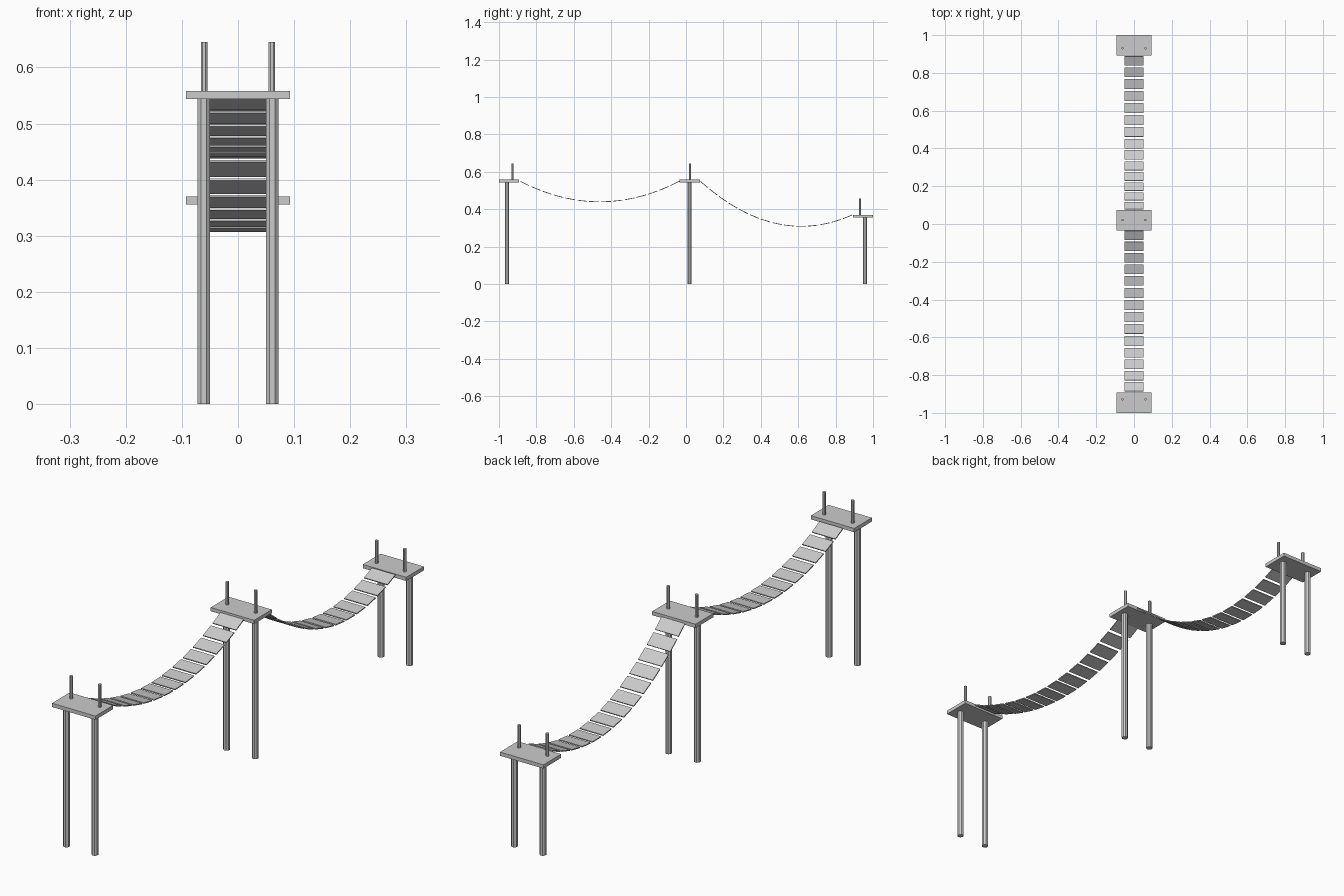
import bpy, bmesh, math
from mathutils import Matrix, Vector

if "Cube" in bpy.data.objects:
    bpy.data.objects.remove(bpy.data.objects["Cube"])


def finish(name, bm):
    mesh = bpy.data.meshes.new(name)
    bm.to_mesh(mesh)
    bm.free()
    obj = bpy.data.objects.new(name, mesh)
    bpy.context.collection.objects.link(obj)
    return obj


def add_box(bm, center, size, tilt=0.0):
    m = (Matrix.Translation(center) @ Matrix.Rotation(tilt, 4, 'X')
         @ Matrix.Diagonal((*size, 1)))
    bmesh.ops.create_cube(bm, size=1, matrix=m)


def pole_pair(name, y, z0, z1, r, x=0.061):
    # octagonal poles, flat side to the front, mirrored left and right
    bm = bmesh.new()
    for s in (-1, 1):
        m = (Matrix.Translation((s * x, y, (z0 + z1) / 2))
             @ Matrix.Rotation(math.pi / 8, 4, 'Z'))
        bmesh.ops.create_cone(bm, cap_ends=True, segments=8, radius1=r,
                              radius2=r, depth=z1 - z0, matrix=m)
    return finish(name, bm)


def tower(label, y, top, leg_y, rail_y):
    bm = bmesh.new()
    add_box(bm, (0, y, top - 0.0072), (0.185, 0.108, 0.0144))
    finish(label + "_platform", bm)
    pole_pair(label + "_legs", leg_y, 0, top - 0.01, 0.0122)
    pole_pair(label + "_rope_posts", rail_y, top - 0.01, top + 0.087, 0.0063, 0.0605)


def walkway(name, y0, y1, low_y, low_z, curve, count=14):
    # planks spaced evenly by arc length on a sagging parabola
    n = 600
    pts = []
    for i in range(n + 1):
        y = y0 + (y1 - y0) * i / n
        pts.append(Vector((0, y, low_z + curve * (y - low_y) ** 2)))
    arc = [0.0]
    for a, b in zip(pts, pts[1:]):
        arc.append(arc[-1] + (b - a).length)
    pitch = arc[-1] / count
    bm = bmesh.new()
    for k in range(count):
        target = (k + 0.5) * pitch
        i = next(j for j, s in enumerate(arc) if s >= target)
        p = pts[i]
        tilt = math.atan(2 * curve * (p.y - low_y))
        add_box(bm, p, (0.1, 0.052, 0.004), tilt)
    return finish(name, bm)


# Three towers
tower("front", -0.946, 0.558, -0.957, -0.928)
tower("middle", 0.020, 0.558, 0.018, 0.021)
tower("back", 0.946, 0.370, 0.957, 0.930)

# Two hanging plank walkways
walkway("front_planks", -0.89, -0.032, -0.461, 0.440, 0.606)
walkway("back_planks", 0.072, 0.892, 0.617, 0.309, 0.825)
